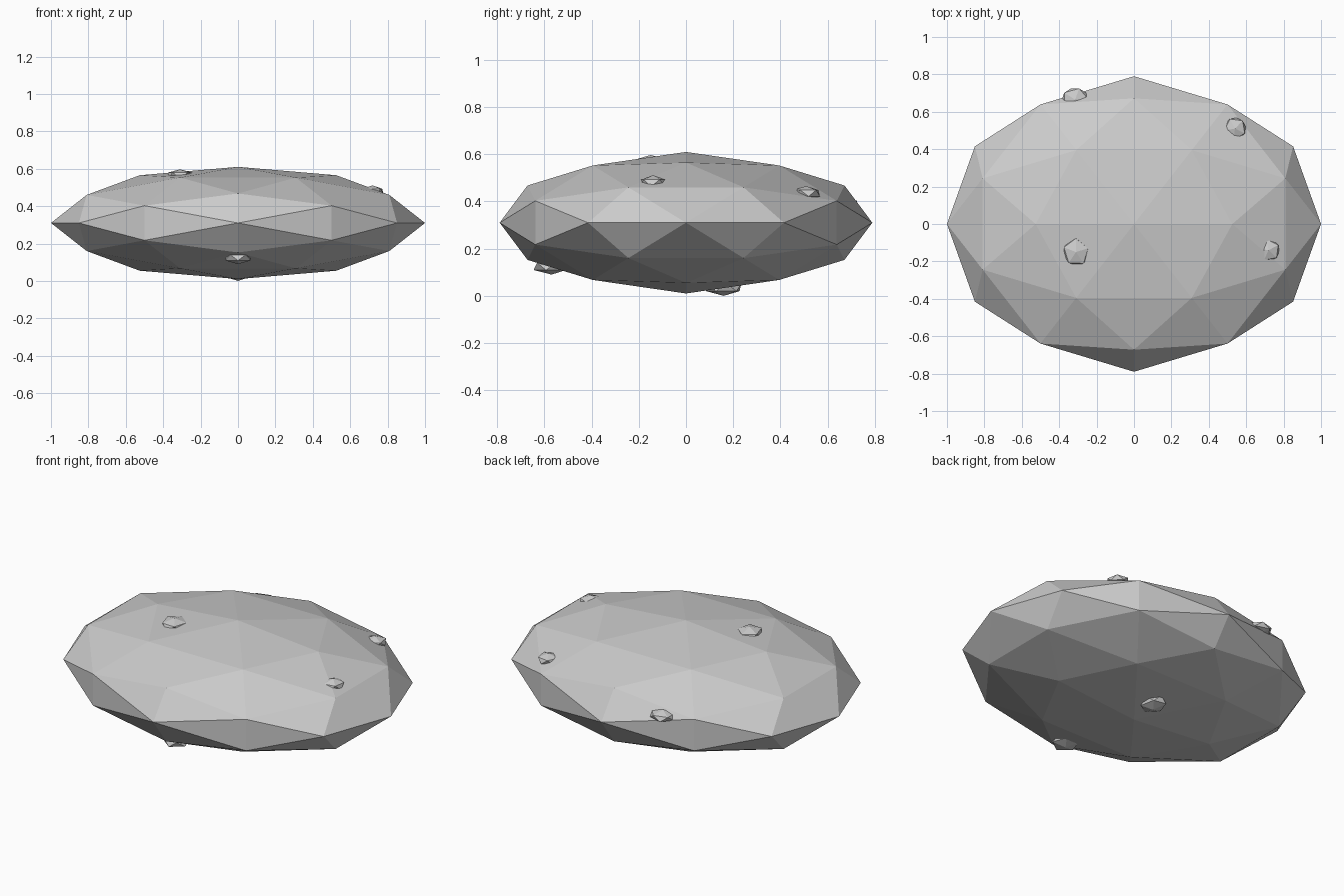
import bpy, bmesh, itertools
from mathutils import Vector

if "Cube" in bpy.data.objects:
    bpy.data.objects.remove(bpy.data.objects["Cube"])

# Boulder body: 80-face icosphere aligned to the axes, squashed flat
phi = (1 + 5 ** 0.5) / 2
ico = set()
for a, b in itertools.product((-1, 1), repeat=2):
    ico |= {(a * phi, b, 0), (0, a * phi, b), (b, 0, a * phi)}
corners = [Vector(c) for c in ico]
mids = [p + q for p, q in itertools.combinations(corners, 2) if (p - q).length < 2.1]

bm = bmesh.new()
for p in corners + mids:
    n = p.normalized()
    bm.verts.new((n.x * 1.0, n.y * 0.79, n.z * 0.30 + 0.31))
bmesh.ops.convex_hull(bm, input=bm.verts[:])
bmesh.ops.recalc_face_normals(bm, faces=bm.faces[:])
mesh = bpy.data.meshes.new("boulder")
bm.to_mesh(mesh)
bm.free()
bpy.context.collection.objects.link(bpy.data.objects.new("boulder", mesh))


# Small flattened lumps poking out of the surface
def lump(name, loc, size, rot=(0, 0, 0)):
    bpy.ops.mesh.primitive_ico_sphere_add(subdivisions=1, radius=1, location=loc, rotation=rot)
    ob = bpy.context.object
    ob.name = name
    ob.scale = size


lump("lump_top", (-0.31, -0.15, 0.565), (0.075, 0.082, 0.032), (0, 0, 0.3))
lump("lump_back_right", (0.54, 0.51, 0.435), (0.065, 0.065, 0.03), (0, 0, 0.8))
lump("lump_back_left", (-0.315, 0.665, 0.39), (0.08, 0.07, 0.03))
lump("lump_right", (0.72, -0.14, 0.478), (0.065, 0.065, 0.033), (0, 0, 0.5))
lump("lump_front_low", (0, -0.57, 0.125), (0.085, 0.08, 0.035), (0, 0, 1.57))
lump("lump_bottom", (0, 0.16, 0.036), (0.07, 0.085, 0.036), (0, 0, 0.2))
